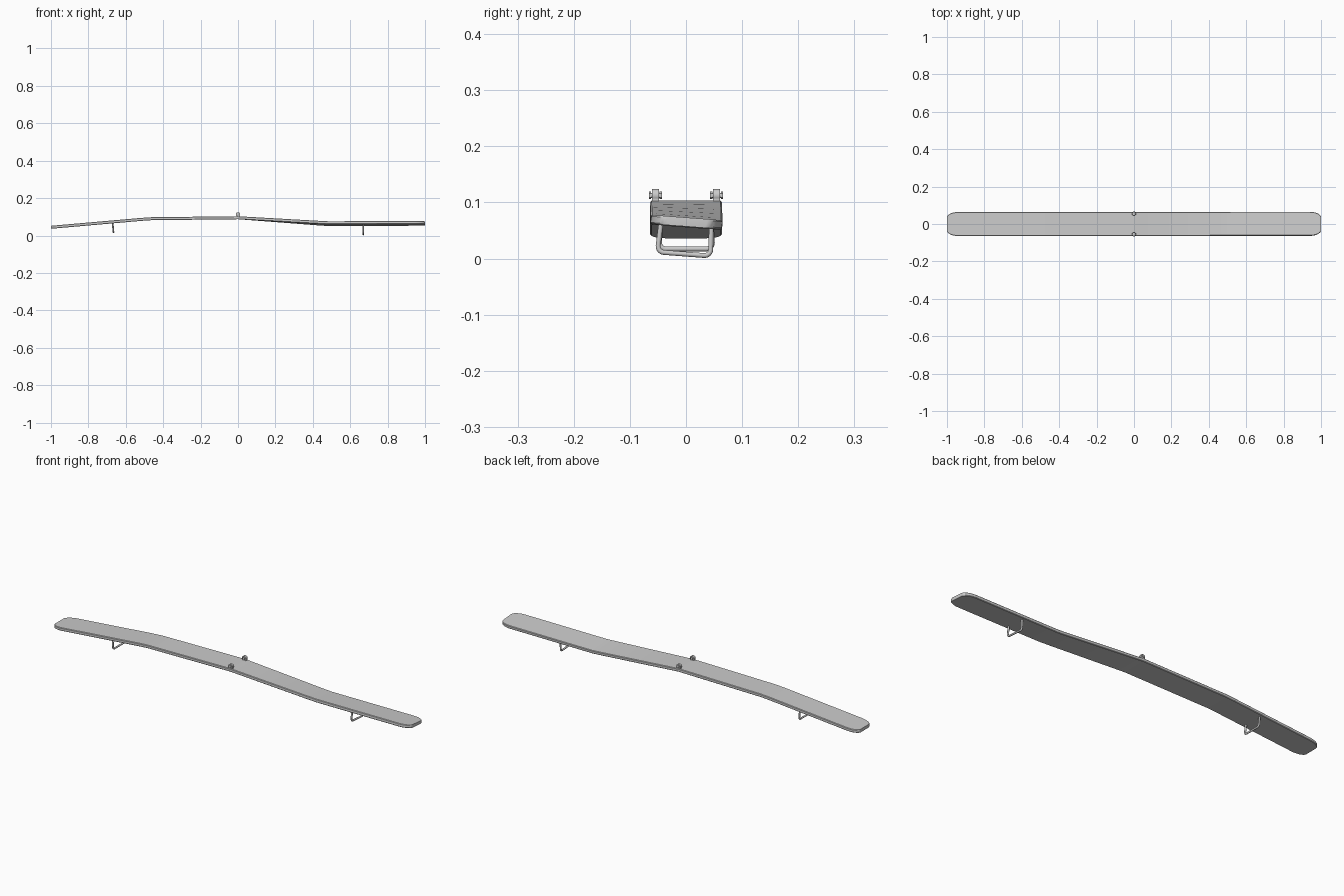
import bpy, bmesh, math
from mathutils import Matrix, Vector

if "Cube" in bpy.data.objects:
    bpy.data.objects.remove(bpy.data.objects["Cube"])

HALF_W, THICK, ROLL = 0.064, 0.016, -math.radians(4.3)
# side profile of the top surface: x, z
PROFILE = [(-1, 0.052), (-0.52, 0.094), (-0.46, 0.098), (-0.40, 0.0985), (0, 0.103),
           (0.42, 0.075), (0.48, 0.0715), (0.54, 0.0715), (1, 0.073)]


def top_z(x):
    for (x0, z0), (x1, z1) in zip(PROFILE, PROFILE[1:]):
        if x <= x1:
            return z0 + (z1 - z0) * (x - x0) / (x1 - x0)
    return PROFILE[-1][1]


def roll_at(x):
    return ROLL * min(max(x / 0.46, 0), 1)


def finish(bm, name):
    bmesh.ops.recalc_face_normals(bm, faces=bm.faces[:])
    me = bpy.data.meshes.new(name)
    bm.to_mesh(me)
    bm.free()
    ob = bpy.data.objects.new(name, me)
    bpy.context.collection.objects.link(ob)
    bpy.context.view_layer.objects.active = ob
    ob.select_set(True)
    bpy.ops.object.shade_smooth_by_angle(angle=math.radians(30))
    ob.select_set(False)
    return ob


# Board half: loft of bevelled sections, rounded tip, twisting on the right side
def board_half(name, side):
    tip = 0.06
    xs = [0.0, 0.1, 0.2, 0.3, 0.4, 0.42, 0.46, 0.48, 0.52, 0.54, 0.8]
    stations = [(x, HALF_W) for x in xs]
    for i in range(11):
        t = math.sin(math.pi / 2 * i / 10)
        stations.append((1 - tip + tip * t, 0.034 + (HALF_W - 0.034) * math.sqrt(max(0, 1 - t * t))))
    b = 0.0025
    bm = bmesh.new()
    rings = []
    for x, w in stations:
        x *= side
        z, rot = top_z(x), Matrix.Rotation(roll_at(x), 3, 'X')
        sec = [(-w + b, 0), (w - b, 0), (w, -b), (w, b - THICK),
               (w - b, -THICK), (b - w, -THICK), (-w, b - THICK), (-w, -b)]
        rings.append([bm.verts.new(rot @ Vector((0, y, h)) +
                                   Vector((x, 0.0015 * min(abs(x) * 2, 1) * (side > 0), z)))
                      for y, h in sec])
    for r0, r1 in zip(rings, rings[1:]):
        for i in range(8):
            j = (i + 1) % 8
            bm.faces.new((r0[i], r0[j], r1[j], r1[i]))
    bm.faces.new(rings[0])
    bm.faces.new(rings[-1])
    return finish(bm, name)


# Bent wire foot under each half
def wire_foot(name, x):
    r, rad, hw, bottom = 0.0045, 0.011, 0.047, -0.048
    pts = [(-hw + 0.002, 0.004)]
    for cy, a0 in ((-hw + rad, math.pi), (hw - rad, 1.5 * math.pi)):
        for i in range(7):
            a = a0 + math.pi / 2 * i / 6
            pts.append((cy + rad * math.cos(a), bottom + rad + rad * math.sin(a)))
    pts.append((hw - 0.002, 0.004))
    cu = bpy.data.curves.new(name, 'CURVE')
    cu.dimensions = '3D'
    cu.bevel_depth, cu.bevel_resolution, cu.use_fill_caps = r, 3, True
    sp = cu.splines.new('POLY')
    sp.points.add(len(pts) - 1)
    for p, (y, z) in zip(sp.points, pts):
        p.co = (0, y, z, 1)
    ob = bpy.data.objects.new(name, cu)
    slope = math.atan2(top_z(x + 0.02) - top_z(x - 0.02), 0.04)
    ob.matrix_world = (Matrix.Translation((x, 0, top_z(x) - THICK)) @
                       Matrix.Rotation(-slope, 4, 'Y') @ Matrix.Rotation(roll_at(x), 4, 'X'))
    bpy.context.collection.objects.link(ob)


# Hinge: round lug standing on the board with a bolt through it
def hinge(name, y):
    bm = bmesh.new()

    def disc(radius, width, seg):
        m = Matrix.Translation((0, y, 0.1125)) @ Matrix.Rotation(math.pi / 2, 4, 'X')
        bmesh.ops.create_cone(bm, cap_ends=True, segments=seg, radius1=radius,
                              radius2=radius, depth=width, matrix=m)
    disc(0.0115, 0.012, 24)
    disc(0.0045, 0.021, 16)
    for s in (-1, 1):
        m = (Matrix.Translation((0, y + s * 0.0095, 0.1125)) @
             Matrix.Rotation(math.pi / 2, 4, 'X'))
        bmesh.ops.create_cone(bm, cap_ends=True, segments=6, radius1=0.0068,
                              radius2=0.0068, depth=0.004, matrix=m)
    bmesh.ops.create_cube(bm, size=1, matrix=Matrix.Translation((0, y, 0.104)) @
                          Matrix.Diagonal((0.02, 0.012, 0.012, 1)))
    finish(bm, name)


for label, s in (("left", -1), ("right", 1)):
    board_half(label + "_board", s)
    wire_foot(label + "_wire_foot", 0.67 * s)
hinge("front_hinge", -0.0545)
hinge("back_hinge", 0.0545)
